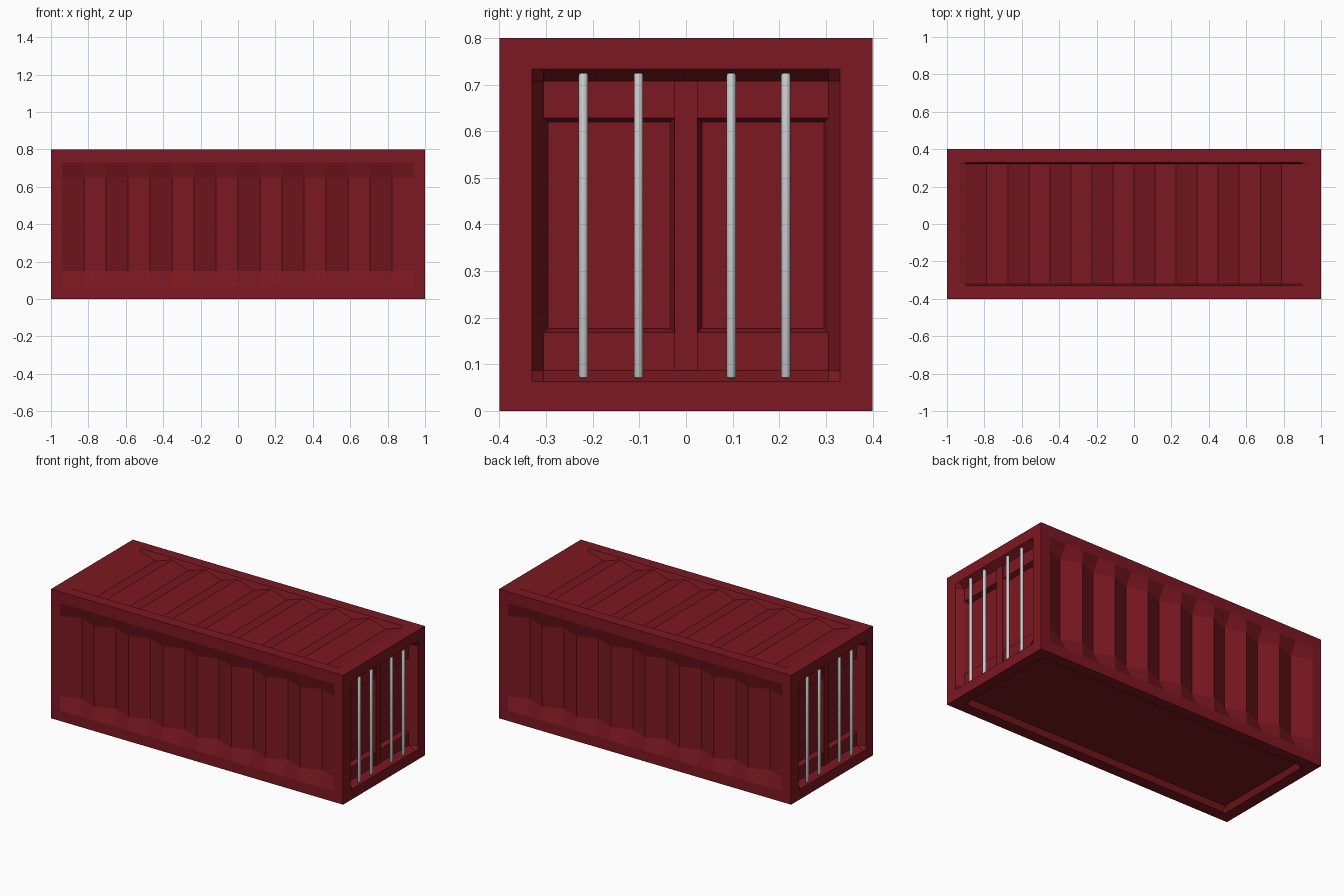
import bpy, bmesh
from mathutils import Vector

if "Cube" in bpy.data.objects:
    bpy.data.objects.remove(bpy.data.objects["Cube"])

red = bpy.data.materials.new("red_paint")
red.diffuse_color = (0.20, 0.009, 0.015, 1)
red.use_nodes = True
red.node_tree.nodes["Principled BSDF"].inputs["Base Color"].default_value = red.diffuse_color


def add_object(name, bm, mat=None):
    mesh = bpy.data.meshes.new(name)
    bm.to_mesh(mesh)
    bm.free()
    ob = bpy.data.objects.new(name, mesh)
    bpy.context.collection.objects.link(ob)
    if mat:
        mesh.materials.append(mat)
    return ob


def panel(name, centre, u_axis, v_axis, us, vs, depth, inset_cells=()):
    """Grid panel pushed inward by depth(i, j); the outside is u x v."""
    o, u, v = Vector(centre), Vector(u_axis), Vector(v_axis)
    n = u.cross(v)
    bm = bmesh.new()
    g = [[bm.verts.new(o + u * a + v * b - n * depth(i, j))
          for j, b in enumerate(vs)] for i, a in enumerate(us)]
    cells = []
    for i in range(len(us) - 1):
        for j in range(len(vs) - 1):
            f = bm.faces.new((g[i][j], g[i + 1][j], g[i + 1][j + 1], g[i][j + 1]))
            if (i, j) in inset_cells:
                cells.append(f)
    bm.normal_update()
    if cells:
        bmesh.ops.inset_individual(bm, faces=cells, thickness=0.0125, depth=-0.03)
    return add_object(name, bm, red)


# Corrugated long walls: a zigzag of 16 folds inside a flat rim
wall_u = [-1] + [-0.94 + 0.1175 * k for k in range(17)] + [1]
wall_v = [-0.4, -0.335, -0.25, 0.25, 0.33, 0.4]


def wall_depth(i, j):
    return 0.048 if j in (2, 3) and 1 < i < 17 and i % 2 == 0 else 0


for name, s in (("front_wall", -1), ("back_wall", 1)):
    panel(name, (0, 0.4 * s, 0.4), (-s, 0, 0), (0, 0, 1), wall_u, wall_v, wall_depth)

# Corrugated roof
roof_u = [-1, -0.93] + [-0.9 + 0.1125 * k for k in range(17)] + [0.93, 1]
roof_v = [-0.4, -0.33, -0.32, 0.32, 0.33, 0.4]


def roof_depth(i, j):
    if j not in (2, 3) or not 2 <= i <= 18:
        return 0
    return 0.045 if i % 2 else 0.008


panel("roof", (0, 0, 0.8), (1, 0, 0), (0, 1, 0), roof_u, roof_v, roof_depth)

# Floor with a shallow recess
panel("floor", (0, 0, 0), (1, 0, 0), (0, -1, 0),
      [-1, -0.93, -0.91, 0.91, 0.93, 1], [-0.4, -0.33, -0.31, 0.31, 0.33, 0.4],
      lambda i, j: 0.03 if i in (2, 3) and j in (2, 3) else 0)

# Door ends: sunken frame, two inset leaves, a centre post and four lock rods
door_u = [-0.4, -0.33, -0.305, -0.025, 0.025, 0.305, 0.33, 0.4]
door_v = [-0.4, -0.337, -0.313, -0.232, 0.228, 0.308, 0.333, 0.4]
for side, s in (("right", 1), ("left", -1)):
    panel(side + "_doors", (s, 0, 0.4), (0, s, 0), (0, 0, 1), door_u, door_v,
          lambda i, j: 0.045 if 2 <= i <= 5 and 2 <= j <= 5 else 0,
          {(2, 3), (4, 3)})

    bm = bmesh.new()
    bmesh.ops.create_cube(bm, size=1)
    bmesh.ops.scale(bm, vec=(0.02, 0.05, 0.621), verts=bm.verts)
    post = add_object(side + "_door_post", bm, red)
    post.location = (s * 0.951, 0, 0.3975)

    for k, y in enumerate((-0.22, -0.102, 0.097, 0.214)):
        bm = bmesh.new()
        bmesh.ops.create_cone(bm, cap_ends=True, segments=12, radius1=0.01,
                              radius2=0.01, depth=0.655)
        rims = [e for e in bm.edges if abs(e.verts[0].co.z - e.verts[1].co.z) < 1e-4]
        bmesh.ops.bevel(bm, geom=rims, offset=0.005, segments=2,
                        profile=0.5, affect='EDGES')
        rod = add_object(f"{side}_lock_rod_{k + 1}", bm)
        rod.location = (s * 0.983, s * y, 0.3975)
        bpy.context.view_layer.objects.active = rod
        rod.select_set(True)
        bpy.ops.object.shade_smooth_by_angle()
        rod.select_set(False)
